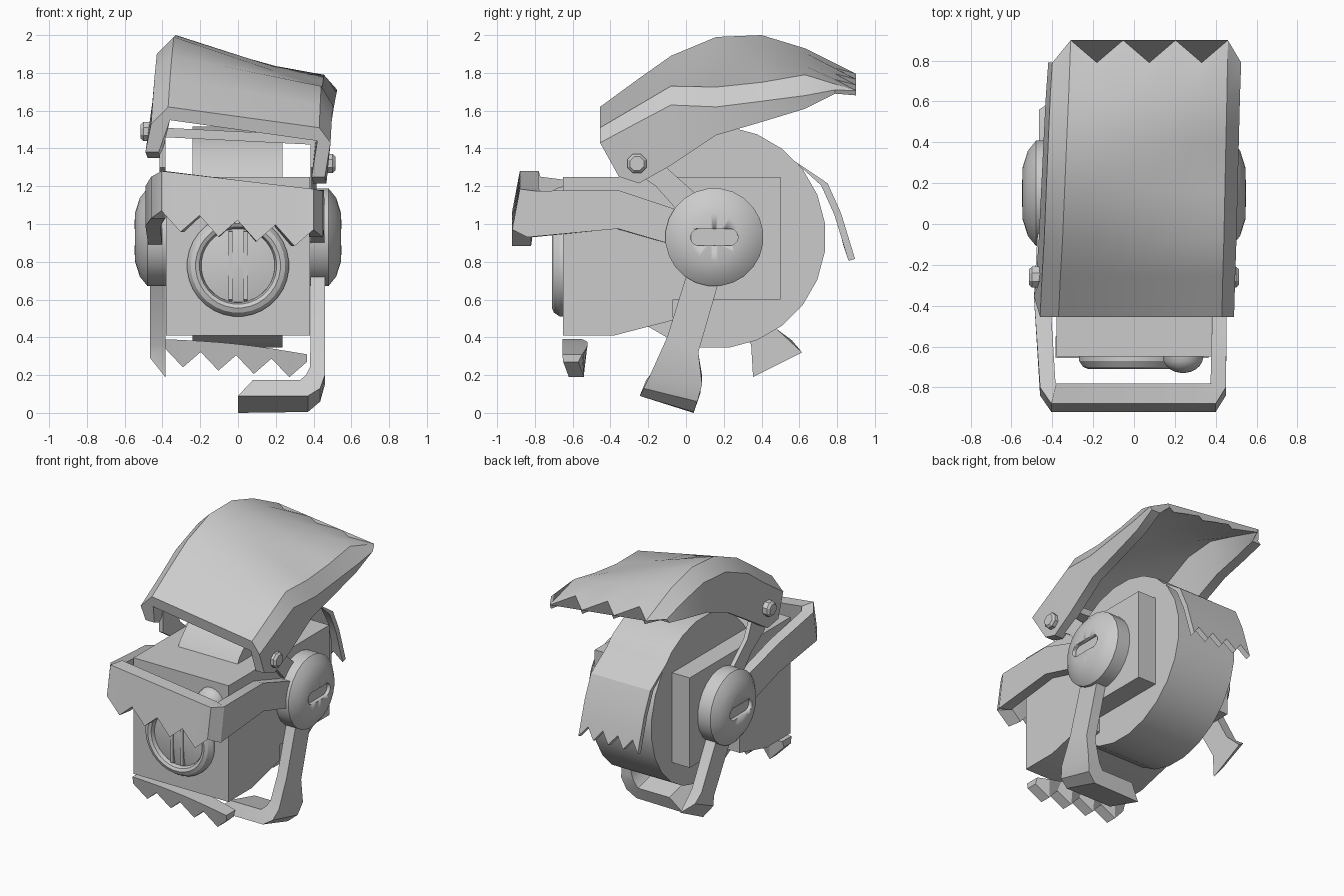
import bpy
import math
from mathutils import Matrix, Vector

if "Cube" in bpy.data.objects:
    bpy.data.objects.remove(bpy.data.objects["Cube"], do_unlink=True)

grey = bpy.data.materials.new("plain grey")
grey.use_nodes = True
grey.diffuse_color = (0.6, 0.6, 0.6, 1)
grey.node_tree.nodes["Principled BSDF"].inputs["Base Color"].default_value = (0.6, 0.6, 0.6, 1)


def finish(obj, angle=30):
    """Give the part its material and smooth its shallow edges."""
    if not obj.data.materials:
        obj.data.materials.append(grey)
    bpy.ops.object.select_all(action="DESELECT")
    obj.select_set(True)
    bpy.context.view_layer.objects.active = obj
    bpy.ops.object.mode_set(mode="EDIT")
    bpy.ops.mesh.select_all(action="SELECT")
    bpy.ops.mesh.normals_make_consistent(inside=False)
    bpy.ops.object.mode_set(mode="OBJECT")
    bpy.ops.object.shade_smooth_by_angle(angle=math.radians(angle))
    return obj


def loft(name, sections, angle=30):
    """Skin a row of closed sections and cap both ends."""
    count = len(sections[0])
    verts = [point for section in sections for point in section]
    faces = []
    for row in range(len(sections) - 1):
        start = row * count
        for i in range(count):
            j = (i + 1) % count
            faces.append((start + i, start + j, start + count + j, start + count + i))
    faces.append(tuple(reversed(range(count))))
    faces.append(tuple(range(len(verts) - count, len(verts))))
    mesh = bpy.data.meshes.new(name)
    mesh.from_pydata(verts, [], faces)
    obj = bpy.data.objects.new(name, mesh)
    bpy.context.collection.objects.link(obj)
    return finish(obj, angle)


def prism(name, outline, x0, x1):
    """Extrude a side outline (y, z) across x."""
    return loft(name, [[(x, y, z) for y, z in outline] for x in (x0, x1)])


def lathe(name, profile, centre, axis, steps=24):
    """Revolve (radius, distance) points around the x or y axis."""
    sections = []
    for radius, dist in profile:
        ring = []
        for i in range(steps):
            a = math.tau * (i + 0.5) / steps
            u, v = radius * math.cos(a), radius * math.sin(a)
            offset = Vector((dist, u, v)) if axis == "x" else Vector((u, dist, v))
            ring.append(tuple(Vector(centre) + offset))
        sections.append(ring)
    return loft(name, sections)


def mix(a, b, t):
    return a + (b - a) * t


HUB_Y, HUB_Z = 0.15, 0.93

# Drum and the housing around it
lathe("drum", [(0.59, -0.24), (0.59, 0.235)], (0, HUB_Y, HUB_Z), "x")
prism("housing", [(-0.65, 0.41), (-0.38, 0.41), (-0.07, 0.49), (-0.07, 0.6),
                  (0.5, 0.6), (0.5, 1.25), (-0.65, 1.25)], -0.38, 0.38)

# Side hubs with a recessed slot
for side, word in ((1, "left"), (-1, "right")):
    profile = [(0.26, 0.36), (0.26, 0.48), (0.21, 0.52), (0.13, 0.545), (0.02, 0.55)]
    hub = lathe(word + "_hub", [(r, side * d) for r, d in profile], (0, HUB_Y, HUB_Z), "x")
    slot = []
    for i in range(16):
        a = math.tau * (i + 0.5) / 16
        shift = 0.08 if math.cos(a) > 0 else -0.08
        slot.append((HUB_Y + shift + 0.045 * math.cos(a), HUB_Z + 0.045 * math.sin(a)))
    cutter = prism(word + "_slot_cutter", slot, side * 0.52, side * 0.6)
    cutter.hide_render = True
    cutter.hide_viewport = True
    cut = hub.modifiers.new("slot", "BOOLEAN")
    cut.operation = "DIFFERENCE"
    cut.object = cutter

# Round front fitting with a raised bar, and a small knob beside it
lens_centre = (0, -0.65, 0.78)
lathe("lens_ring", [(0.27, 0.03), (0.27, -0.02), (0.25, -0.05), (0.225, -0.06),
                    (0.205, -0.05), (0.195, -0.02), (0.195, 0.03)], lens_centre, "y", 32)
lathe("lens_disc", [(0.2, 0.02), (0.195, -0.025), (0.12, -0.04), (0.01, -0.045)], lens_centre, "y", 32)
for x in (-0.04, 0.04):
    loft("lens_bar", [[(x - 0.01, y, z), (x + 0.01, y, z), (x + 0.01, y, 1.56 - z), (x - 0.01, y, 1.56 - z)]
                      for y, z in ((-0.64, 0.59), (-0.7, 0.6))])
knob = [(0.1 * math.cos(a), -0.08 * math.sin(a)) for a in (0, 0.3, 0.6, 0.9, 1.2, 1.5)]
lathe("front_knob", knob, (0.24, -0.65, 1.1), "y")

# Toothed front guard on two arms: outer (x, y), inner (x, y), top, bottom
guard = [((-0.47, 0), (-0.4, 0), 1.08, 0.85),
         ((-0.49, -0.36), (-0.41, -0.37), 1.2, 0.99),
         ((-0.46, -0.8), (-0.385, -0.77), 1.25, 1.03)]
for i in range(9):
    t = i / 8
    x = mix(-0.405, 0.4, t)
    bottom = mix(1.07, 0.97, t) - (0.1 if i % 2 else 0)
    guard.append(((x, -0.88), (x * 0.94, -0.78), mix(1.28, 1.185, t), bottom))
guard += [((0.45, -0.8), (0.375, -0.77), 1.175, 0.93),
          ((0.455, -0.36), (0.385, -0.37), 1.18, 0.975),
          ((0.46, 0), (0.385, 0), 1.06, 0.87)]
rows = []
for (ox, oy), (ix, iy), top, bottom in guard:
    lean = 0.04 if oy < -0.7 else 0
    rows.append([(ox, oy, top), (ox, oy - lean, bottom), (ix, iy - lean, bottom), (ix, iy, top)])
loft("front_guard", rows)

# Hood: y, then top, bevel and bottom heights for the low-x and high-x sides
stations = [(-0.455, 1.62, 1.53, 1.38, 1.51, 1.43, 1.25),
            (-0.25, 1.77, 1.67, 1.35, 1.63, 1.54, 1.215),
            (-0.08, 1.89, 1.8, 1.46, 1.73, 1.63, 1.31),
            (0.16, 1.99, 1.9, 1.61, 1.725, 1.62, 1.47),
            (0.4, 2.0, 1.91, 1.7, 1.75, 1.65, 1.54),
            (0.63, 1.93, 1.85, 1.74, 1.79, 1.68, 1.61),
            (0.79, 1.84, 1.79, 1.77, 1.75, 1.71, 1.69)]
COLUMNS = 6
rows = []
for k, (y, lt, lb, lo, rt, rb, ro) in enumerate(stations):
    t = k / (len(stations) - 1)
    foot_y = y + 0.1 if k == 0 else y
    last = k == len(stations) - 1
    low, high = mix(-0.37, -0.31, t), mix(0.43, 0.46, t)
    low_wall, high_wall = mix(-0.46, -0.4, t), mix(0.49, 0.525, t)
    low_foot, high_foot = mix(-0.49, -0.42, t), mix(0.46, 0.51, t)
    thick = 0.025 if last else 0.07
    outer, inner = [], []
    for i in range(COLUMNS + 1):
        s = i / COLUMNS
        tooth = 0.11 if last and i % 2 == 0 else 0
        drop = tooth * 0.4
        outer.append((mix(low, high, s), y + tooth, mix(lt, rt, s) - drop))
        inner.append((mix(low + 0.01, high - 0.01, s), y + tooth, mix(lt, rt, s) - drop - thick))
    row = [(low_foot, foot_y, lo), (low_wall, y, lb)] + outer
    row += [(high_wall, y, rb), (high_foot, foot_y, ro), (high_foot - 0.07, foot_y, ro)]
    row += inner[::-1] + [(low_foot + 0.07, foot_y, lo)]
    rows.append(row)
loft("hood", rows)

# Hood hinge: pins, side links and a cross bar
for x, z, word in ((-0.45, 1.49, "right"), (0.45, 1.32, "left")):
    side = 1 if x > 0 else -1
    lathe(word + "_hinge_pin", [(0.055, -side * 0.04), (0.055, side * 0.05), (0.04, side * 0.065)],
          (x, -0.26, z), "x", 8)
    top = 1.5 if x < 0 else 1.45
    prism(word + "_hinge_link", [(0.0, 1.02), (0.12, 1.1), (-0.11, 1.305), (-0.2, top),
                                 (-0.31, top), (-0.31, 1.3), (-0.16, 1.2)], side * 0.385, side * 0.415)
loft("hinge_bar", [[(x, -0.31, z), (x, -0.2, z), (x, -0.2, z + 0.05), (x, -0.31, z + 0.05)]
                   for x, z in ((-0.4, 1.46), (0.4, 1.42))])


# Legs: each station is outer and inner (x, y, z) at the front and back edge
def leg(name, stations):
    loft(name, [[(ox, fy, fz), (ox, by, bz), (ix, by2, bz2), (ix, fy2, fz2)]
                for ox, ix, (fy, fz, by, bz), (fy2, fz2, by2, bz2) in stations])


upper = (0.04, 0.85, 0.21, 0.82)
knee = (-0.1, 0.4, 0.065, 0.32)
shin = (-0.19, 0.2, 0.085, 0.15)
leg("left_leg", [(0.46, 0.385, upper, upper), (0.46, 0.385, knee, knee),
                 (0.46, 0.38, shin, (-0.17, 0.24, 0.085, 0.2)),
                 (0.435, 0.36, (-0.225, 0.13, 0.06, 0.06), (-0.19, 0.2, 0.08, 0.14)),
                 (0.37, 0.33, (-0.245, 0.09, 0.04, 0.005), (-0.21, 0.175, 0.075, 0.1)),
                 (0.0, 0.08, (-0.245, 0.09, 0.04, 0.0), (-0.21, 0.175, 0.075, 0.1))])
upper = (0.08, 0.82, 0.24, 0.89)
knee = (0.345, 0.36, 0.485, 0.44)
leg("right_broken_leg", [(-0.465, -0.385, upper, upper), (-0.465, -0.385, knee, knee),
                         (-0.465, -0.385, (0.35, 0.29, 0.56, 0.385), (0.355, 0.19, 0.615, 0.32))])

# Toothed strip hanging under the front
rows = []
for i in range(9):
    t = i / 8
    x = mix(-0.385, 0.365, t)
    arch = 0.03 * math.sin(math.pi * t)
    top = mix(0.39, 0.31, t) + arch * 0.5
    bottom = mix(0.34, 0.27, t) - (0.09 if i % 2 else 0)
    shift = 0.03 if i % 2 else 0
    rows.append([(x, -0.655, top), (x, -0.65 + shift, bottom),
                 (x, -0.57 + shift, bottom), (x, -0.55 + arch, top)])
loft("lower_tooth_strip", rows, 20)

# Curved rear flap with a ragged lower edge
curve = [(0.565, 1.34), (0.75, 1.215), (0.82, 1.06), (0.86, 0.93)]
rows = []
for i in range(9):
    x = mix(-0.24, 0.235, i / 8)
    tip = (0.895, 0.815) if i % 2 == 0 else (0.87, 0.89)
    path = curve + [tip]
    rows.append([(x, y, z) for y, z in path] + [(x, y - 0.035, z - 0.01) for y, z in path[:0:-1]])
loft("rear_flap", rows)
